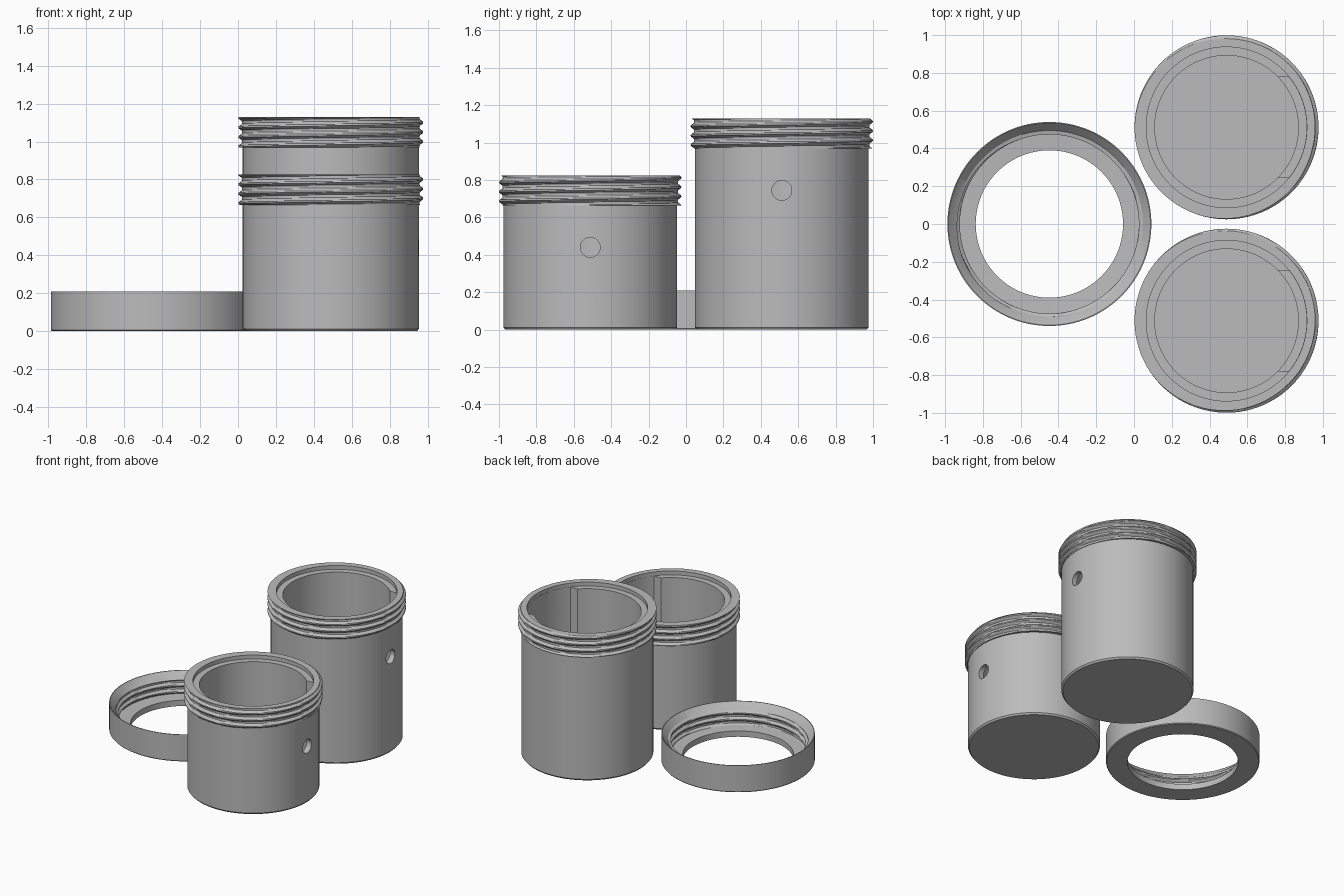
import bpy, bmesh, math

SEGS = 128
PITCH = 0.05

old = bpy.data.objects.get("Cube")
if old:
    bpy.data.objects.remove(old, do_unlink=True)

grey = bpy.data.materials.new("plain_grey")
grey.use_nodes = True
GREY = (0.5, 0.5, 0.5, 1)
grey.diffuse_color = GREY
grey.node_tree.nodes["Principled BSDF"].inputs["Base Color"].default_value = GREY


def to_object(name, bm, loc):
    bmesh.ops.recalc_face_normals(bm, faces=bm.faces)
    mesh = bpy.data.meshes.new(name)
    bm.to_mesh(mesh)
    bm.free()
    mesh.materials.append(grey)
    ob = bpy.data.objects.new(name, mesh)
    ob.location = loc
    bpy.context.collection.objects.link(ob)
    return ob


def smooth(ob):
    bpy.ops.object.select_all(action="DESELECT")
    ob.select_set(True)
    bpy.context.view_layer.objects.active = ob
    bpy.ops.object.shade_smooth_by_angle(angle=math.radians(25))


def lathe(name, profile, loc, closed=False, thread=0.0):
    """Spin (r, z, threaded) points; threaded points follow a helix."""
    bm = bmesh.new()
    rings = []
    for r, z, threaded in profile:
        if r == 0:
            rings.append([bm.verts.new((0, 0, z))] * SEGS)
            continue
        ring = []
        for i in range(SEGS):
            a = math.tau * i / SEGS
            turn = (z / PITCH - i / SEGS) % 1.0
            ridge = min(1.0, max(0.0, 1.4 - 4 * min(turn, 1 - turn)))
            rr = r + thread * ridge if threaded else r
            ring.append(bm.verts.new((rr * math.cos(a), rr * math.sin(a), z)))
        rings.append(ring)
    pairs = list(zip(rings, rings[1:]))
    if closed:
        pairs.append((rings[-1], rings[0]))
    for lo, hi in pairs:
        for i in range(SEGS):
            j = (i + 1) % SEGS
            corners = dict.fromkeys((lo[i], lo[j], hi[j], hi[i]))
            bm.faces.new(list(corners))
    return to_object(name, bm, loc)


def thread_rows(r, z0, z1, rows=32):
    return [(r, z0 + (z1 - z0) * k / rows, True) for k in range(rows + 1)]


def prism(name, outline, depth, loc):
    bm = bmesh.new()
    face = bm.faces.new([bm.verts.new(p) for p in outline])
    new = bmesh.ops.extrude_face_region(bm, geom=[face])["geom"]
    verts = [g for g in new if isinstance(g, bmesh.types.BMVert)]
    bmesh.ops.translate(bm, verts=verts, vec=depth)
    return to_object(name, bm, loc)


def cut(ob, cutters):
    for c in cutters:
        mod = ob.modifiers.new("cut", "BOOLEAN")
        mod.operation = "DIFFERENCE"
        mod.solver = "EXACT"
        mod.object = c
        c.hide_render = True
    dg = bpy.context.evaluated_depsgraph_get()
    mesh = bpy.data.meshes.new_from_object(ob.evaluated_get(dg))
    ob.modifiers.clear()
    ob.data = mesh
    for c in cutters:
        bpy.data.objects.remove(c, do_unlink=True)


def canister(prefix, y, top):
    loc = (0.49, y, 0)
    # Cup with a stepped lip
    body = lathe(prefix + "_canister_body", [(r, z, False) for r, z in (
        (0, 0), (0.455, 0), (0.465, 0.012), (0.465, top), (0.425, top),
        (0.425, top - 0.03), (0.38, top - 0.03), (0.38, 0.04), (0, 0.04))], loc)
    # Shallow pocket in the inner wall and a round port through it
    half = math.asin(0.267 / 0.424)
    arc = [half * (k / 12 - 1) for k in range(25)]
    low = top - 0.6
    outline = [(0.2, -0.267, low)]
    outline += [(0.424 * math.cos(a), 0.424 * math.sin(a), low) for a in arc]
    outline += [(0.2, 0.267, low)]
    pocket = prism("pocket_cutter", outline, (0, 0, 0.58), loc)
    circle = [math.tau * k / 48 for k in range(48)]
    port = prism("port_cutter", [(0.3, 0.053 * math.cos(a),
                 top - 0.385 + 0.053 * math.sin(a)) for a in circle],
                 (0.3, 0, 0), loc)
    cut(body, [pocket, port])
    smooth(body)
    # Outer screw thread
    rows = [(0.465, top - 0.16, False)]
    rows += thread_rows(0.469, top - 0.16, top)
    rows += [(0.465, top, False)]
    smooth(lathe(prefix + "_canister_thread", rows, loc, thread=0.018))


canister("front", -0.512, 0.825)
canister("back", 0.512, 1.13)

# Screw collar with a flared mouth and inner thread
collar = [(0.39, 0, False), (0.535, 0, False), (0.54, 0.006, False),
          (0.54, 0.21, False), (0.535, 0.21, False), (0.495, 0.165, False)]
collar += thread_rows(0.492, 0.16, 0.05, 22)
collar += [(0.39, 0.045, False)]
smooth(lathe("screw_collar", collar, (-0.448, 0, 0), closed=True, thread=-0.018))
